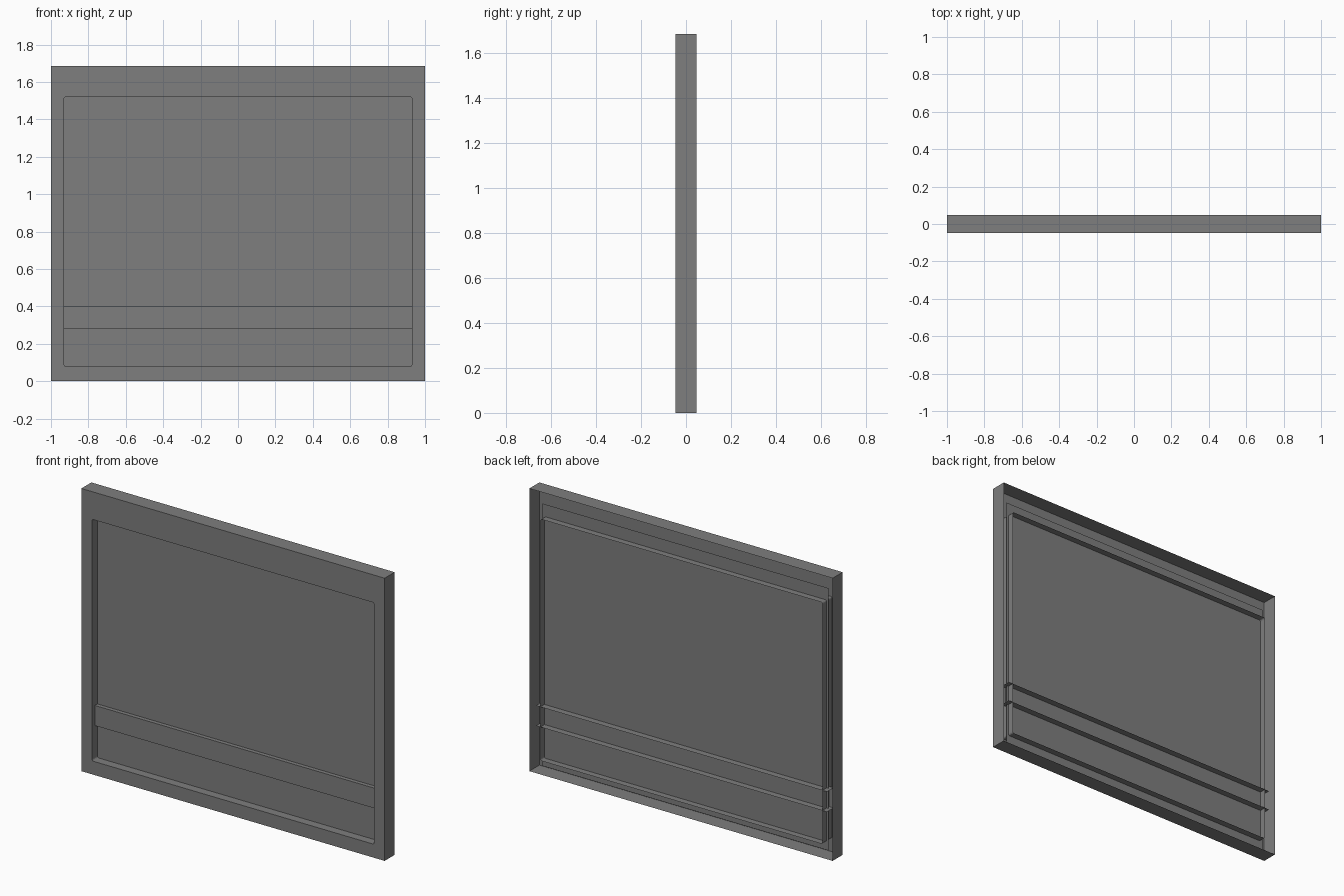
import bpy, bmesh, math

cube = bpy.data.objects.get("Cube")
if cube:
    bpy.data.objects.remove(cube)

grey = bpy.data.materials.new("frame grey")
grey.use_nodes = True
COLOR = (0.21, 0.21, 0.21, 1)
grey.diffuse_color = COLOR
grey.node_tree.nodes["Principled BSDF"].inputs["Base Color"].default_value = COLOR

W, H, FRONT, BACK = 1.0, 1.685, -0.047, 0.047
OPEN = (0.93, 0.08, 1.52)       # half width, bottom, top of the opening
LINER_BACK, PANE_Y = 0.043, 0.004


def outline(half, low, high, r=0.0):
    """Rectangle in x and z, optionally with rounded corners."""
    corners = ((half, low, -90), (half, high, 0), (-half, high, 90), (-half, low, 180))
    pts = []
    for x, z, start in corners:
        cx = x - math.copysign(r, x)
        cz = z + r if z == low else z - r
        for step in range(4 if r else 1):
            a = math.radians(start + step * 30)
            pts.append((cx + r * math.cos(a), cz + r * math.sin(a)))
    return pts


def loop(bm, pts, y):
    return [bm.verts.new((x, y, z)) for x, z in pts]


def bridge(bm, a, b):
    n = len(a)
    for i in range(n):
        bm.faces.new((a[i], a[(i + 1) % n], b[(i + 1) % n], b[i]))


def finish(name, bm):
    mesh = bpy.data.meshes.new(name)
    bm.normal_update()
    bm.to_mesh(mesh)
    bm.free()
    mesh.materials.append(grey)
    obj = bpy.data.objects.new(name, mesh)
    bpy.context.collection.objects.link(obj)


# Outer rim, open at the back
bm = bmesh.new()
rect = outline(W, 0, H)
bridge(bm, loop(bm, rect, FRONT), loop(bm, rect, BACK))
finish("outer_rim", bm)

# Front plate with its rounded opening
bm = bmesh.new()
edges = []
for pts in (rect, outline(*OPEN, r=0.01)):
    ring = loop(bm, pts, FRONT)
    edges += [bm.edges.new((ring[i - 1], ring[i])) for i in range(len(ring))]
bmesh.ops.triangle_fill(bm, use_beauty=True, edges=edges, normal=(0, -1, 0))
finish("front_plate", bm)

# Sleeve lining the opening
bm = bmesh.new()
hole = outline(*OPEN, r=0.01)
bridge(bm, loop(bm, hole, FRONT), loop(bm, hole, LINER_BACK))
finish("opening_liner", bm)

# Thin pane crossing the sleeve
bm = bmesh.new()
bm.faces.new(loop(bm, outline(0.944, 0.03, 1.594), PANE_Y))
finish("pane", bm)

# Cross rail: a channel open at the back
bm = bmesh.new()
rail = outline(0.96, 0.28, 0.40)
front_loop = loop(bm, rail, -0.02)
back_loop = loop(bm, rail, LINER_BACK)
bm.faces.new(front_loop)
for i in (0, 2):
    side = (i + 1) % 4
    bm.faces.new((front_loop[side], front_loop[(side + 1) % 4],
                  back_loop[(side + 1) % 4], back_loop[side]))
finish("cross_rail", bm)
